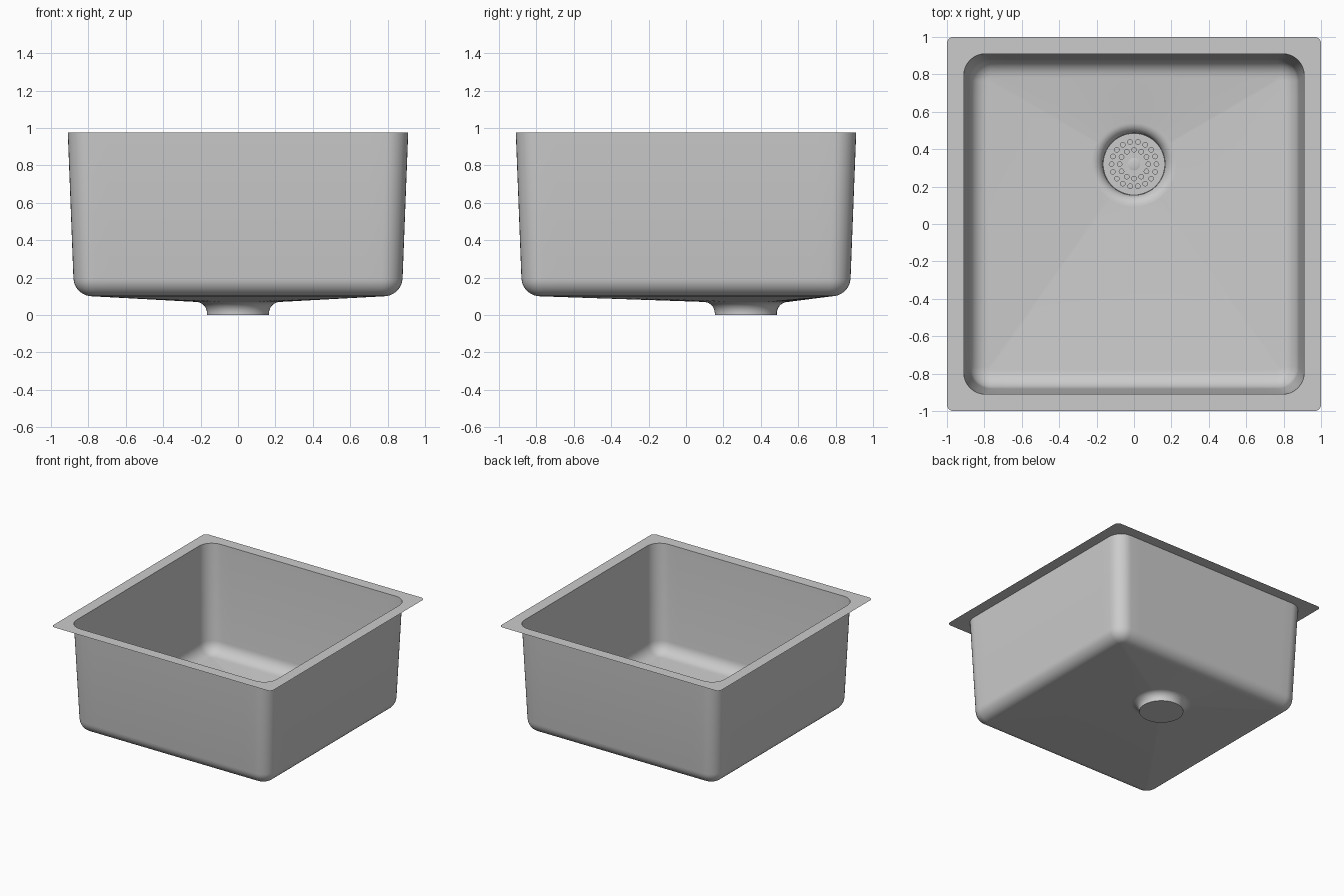
import bpy, bmesh, math
from mathutils import Vector

if "Cube" in bpy.data.objects:
    bpy.data.objects.remove(bpy.data.objects["Cube"])

steel = bpy.data.materials.new("brushed_steel_grey")
steel.diffuse_color = (0.6, 0.6, 0.6, 1)
steel.use_nodes = True
steel.node_tree.nodes["Principled BSDF"].inputs["Base Color"].default_value = steel.diffuse_color

DRAIN = Vector((0, 0.32))
RIM_Z, FLOOR_Z, DRAIN_Z, DRAIN_R = 0.975, 0.10, 0.07, 0.226


def finish(bm, name):
    me = bpy.data.meshes.new(name)
    bm.normal_update()
    bm.to_mesh(me)
    bm.free()
    me.materials.append(steel)
    me.polygons.foreach_set("use_smooth", [True] * len(me.polygons))
    me.set_sharp_from_angle(angle=math.radians(35))
    ob = bpy.data.objects.new(name, me)
    bpy.context.collection.objects.link(ob)
    return ob


def rounded_square(h, r, z, arc=8, side=18):
    """Counter-clockwise ring with rounded corners and subdivided sides."""
    pts = []
    for q in range(4):
        def turn(x, y):
            for _ in range(q):
                x, y = -y, x
            return Vector((x, y, z))
        for i in range(arc + 1):
            a = math.pi / 2 * i / arc
            pts.append(turn(h - r + r * math.cos(a), h - r + r * math.sin(a)))
        for i in range(1, side):
            pts.append(turn((h - r) * (1 - 2 * i / side), h))
    return pts


def circle(r, z, angles, centre=DRAIN):
    return [Vector((centre.x + r * math.cos(a), centre.y + r * math.sin(a), z)) for a in angles]


def loft(bm, rings, cap=False):
    """Skin rings from outside to inside, normals facing into the basin."""
    loops = [[bm.verts.new(p) for p in ring] for ring in rings]
    n = len(loops[0])
    for a, b in zip(loops, loops[1:]):
        for i in range(n):
            j = (i + 1) % n
            bm.faces.new((a[i], a[j], b[j], b[i]))
    if cap:
        bm.faces.new(loops[-1])


# Basin: flange, tapered walls, rounded foot, floor falling to the drain
rings = [rounded_square(1.0, 0.035, RIM_Z), rounded_square(0.91, 0.115, RIM_Z)]
for i in range(9):
    a = math.radians(3 + 87 * i / 8)
    inset = 0.10 * (1 - math.cos(a))
    rings.append(rounded_square(0.88 - inset, 0.115 - inset, FLOOR_Z + 0.10 * (1 - math.sin(a))))
angles = [math.atan2(p.y - DRAIN.y, p.x - DRAIN.x) for p in rings[-1]]
rings.append(circle(DRAIN_R, DRAIN_Z, angles))
bm = bmesh.new()
loft(bm, rings)
finish(bm, "basin")

# Drain cup: flared mouth, short straight neck, closed bottom
cup = []
for i in range(9):
    a = math.pi / 2 * i / 8
    cup.append(circle(DRAIN_R - 0.06 * math.sin(a), 0.01 + 0.06 * math.cos(a), angles))
cup.append(circle(DRAIN_R - 0.06, 0, angles))
bm = bmesh.new()
loft(bm, cup, cap=True)
finish(bm, "drain_cup")


def even(n, offset=0.0):
    return [2 * math.pi * (i + offset) / n for i in range(n)]


# Strainer plate with two rings of round holes
bm = bmesh.new()
outlines = [circle(0.165, 0.012, even(64))]
for count, radius, offset in ((18, 0.12, 0.0), (12, 0.077, 0.0)):
    for a in even(count, offset):
        c = DRAIN + Vector((math.cos(a), math.sin(a))) * radius
        outlines.append(circle(0.0125, 0.012, even(12), c))
for ring in outlines:
    vs = [bm.verts.new(p) for p in ring]
    for i in range(len(vs)):
        bm.edges.new((vs[i - 1], vs[i]))
bmesh.ops.triangle_fill(bm, use_beauty=True, edges=bm.edges[:], normal=(0, 0, 1))
finish(bm, "strainer_plate")

# Centre stud of the strainer
bm = bmesh.new()
loft(bm, [circle(0.033, 0.012, even(32)), circle(0.033, 0.018, even(32)),
          circle(0.022, 0.021, even(32))], cap=True)
finish(bm, "strainer_stud")
